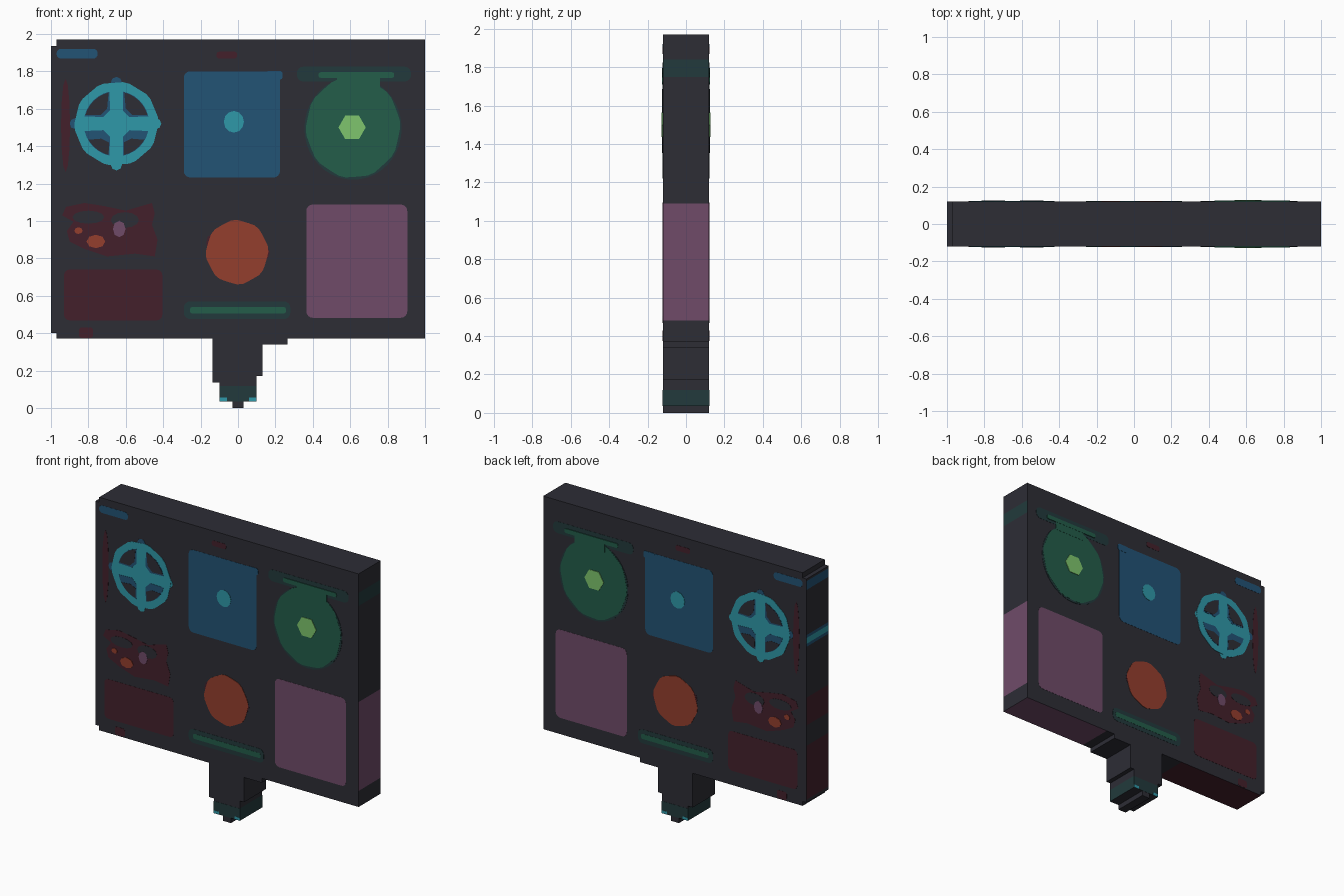
import bpy, bmesh, math

if "Cube" in bpy.data.objects:
    bpy.data.objects.remove(bpy.data.objects["Cube"])

HALF = 0.12     # half depth of the board
STEP = 0.0012   # height of each inlay layer


def material(name, hexcode):
    lin = []
    for i in (0, 2, 4):
        c = int(hexcode[i:i + 2], 16) / 255
        lin.append(c / 12.92 if c <= 0.04045 else ((c + 0.055) / 1.055) ** 2.4)
    m = bpy.data.materials.new(name)
    m.diffuse_color = (*lin, 1)
    m.use_nodes = True
    m.node_tree.nodes["Principled BSDF"].inputs["Base Color"].default_value = m.diffuse_color
    return m


M = {n: material(n, h) for n, h in {
    "charcoal": "2d2d35", "dark_red": "44202b", "blue": "225375",
    "teal": "2f98a8", "green": "235d4a", "deep_teal": "223a3c",
    "light_green": "7ec56d", "orange": "943e2d", "purple": "704b69"}.items()}


def add_object(name, bm, mats):
    bmesh.ops.recalc_face_normals(bm, faces=bm.faces)
    me = bpy.data.meshes.new(name)
    bm.to_mesh(me)
    bm.free()
    for m in mats:
        me.materials.append(M[m])
    ob = bpy.data.objects.new(name, me)
    bpy.context.collection.objects.link(ob)
    return ob


def plate(name, pts, mat, layer=1):
    """Thin inlay on the front, mirrored to the back."""
    bm = bmesh.new()
    front = [bm.verts.new((x, -HALF - STEP * layer, z)) for x, z in pts]
    rear = [bm.verts.new((x, -HALF + 0.001, z)) for x, z in pts]
    bm.faces.new(front)
    bm.faces.new(rear)
    for i in range(len(pts)):
        j = (i + 1) % len(pts)
        bm.faces.new((front[i], front[j], rear[j], rear[i]))
    ob = add_object(name, bm, [mat])
    mod = ob.modifiers.new("both_sides", 'MIRROR')
    mod.use_axis = (False, True, False)
    mod.use_clip = False


def rect(x0, x1, z0, z1, r=0.0):
    if r == 0:
        return [(x0, z0), (x1, z0), (x1, z1), (x0, z1)]
    pts = []
    for cx, cz, a in ((x1 - r, z1 - r, 0), (x0 + r, z1 - r, 90),
                      (x0 + r, z0 + r, 180), (x1 - r, z0 + r, 270)):
        for k in range(5):
            t = math.radians(a + k * 22.5)
            pts.append((cx + r * math.cos(t), cz + r * math.sin(t)))
    return pts


def oval(cx, cz, rx, rz, n=20, ripple=0.0):
    pts = []
    for k in range(n):
        t = 2 * math.pi * k / n
        s = 1 + ripple * (1 if k % 4 < 2 else -1)
        pts.append((cx + rx * s * math.cos(t), cz + rz * s * math.sin(t)))
    return pts


# Board and stepped stem: one outline, each edge carries its side colour
C, R, B, D, P = "charcoal", "dark_red", "blue", "deep_teal", "purple"
outline = [
    (-.97, 1.97, C), (1, 1.97, C), (1, 1.84, D), (1, 1.75, C), (1, 1.09, P),
    (1, .48, C), (1, .37, P), (.33, .37, C), (.265, .37, C), (.265, .34, C),
    (.13, .34, C), (.13, .17, C), (.10, .17, C), (.10, .12, D), (.10, .035, C),
    (.03, .035, C), (.03, 0, C), (-.03, 0, C), (-.03, .035, C), (-.10, .035, D),
    (-.10, .12, C), (-.10, .135, C), (-.135, .135, C), (-.135, .37, C),
    (-.30, .37, R), (-.97, .37, C), (-.97, .40, C), (-1, .40, C), (-1, .42, R),
    (-1, .79, C), (-1, .93, R), (-1, 1.12, C), (-1, 1.47, B), (-1, 1.49, "teal"),
    (-1, 1.53, B), (-1, 1.55, C), (-1, 1.86, B), (-1, 1.92, C), (-1, 1.935, C),
    (-.97, 1.935, C)]
bm = bmesh.new()
front = [bm.verts.new((x, -HALF, z)) for x, z, _ in outline]
rear = [bm.verts.new((x, HALF, z)) for x, z, _ in outline]
names = list(M)
bm.faces.new(front)
bm.faces.new(rear)
for i, (_, _, colour) in enumerate(outline):
    j = (i + 1) % len(outline)
    f = bm.faces.new((front[i], front[j], rear[j], rear[i]))
    f.material_index = names.index(colour)
add_object("board_and_stem", bm, names)

# Small marks around the edge
plate("top_left_dash", rect(-.97, -.75, 1.868, 1.92, .024), "blue")
plate("top_mark", rect(-.115, -.005, 1.868, 1.905, .015), "dark_red")
plate("left_sliver", oval(-.922, 1.51, .024, .25, 12), "dark_red")
plate("bottom_left_mark", rect(-.85, -.775, .375, .43, .015), "dark_red")

# Spoked wheel
WX, WZ = -.65, 1.52
for k, (dx, dz) in enumerate(((0, .22), (-.22, 0), (0, -.22), (.21, 0))):
    plate(f"wheel_tab_{k}", oval(WX + dx, WZ + dz, .03, .03, 8), "blue" if k < 2 else "teal")
plate("wheel_disc", oval(WX, WZ, .222, .222, 40, .012), "teal", 2)


def window(sx, sz, a0, a1, r, near):
    arc = [math.radians(a0 + (a1 - a0) * k / 6) for k in range(7)]
    pts = [(r * math.cos(t), r * math.sin(t)) for t in arc] + near
    return [(WX + sx * x, WZ + sz * z) for x, z in pts]


for k, (sx, sz) in enumerate(((1, 1), (-1, 1), (-1, -1), (1, -1))):
    plate(f"wheel_window_rim_{k}",
          window(sx, sz, 13, 78, .175, [(.035, .07), (.07, .035)]), "blue", 3)
    a0, near = (16, [(.05, .08), (.085, .045)]) if sz > 0 else (30, [(.04, .10), (.08, .08)])
    plate(f"wheel_window_{k}", window(sx, sz, a0, 76, .172, near), "charcoal", 4)

# Blue panel with a dot
plate("blue_panel", rect(-.29, .225, 1.232, 1.80, .035), "blue")
plate("blue_panel_corner", rect(.15, .238, 1.755, 1.802, .015), "blue", 2)
plate("panel_dot", oval(-.022, 1.53, .054, .058, 12), "teal", 3)

# Green disc hanging from a bar
plate("disc_bar", rect(.315, .925, 1.745, 1.825, .035), "deep_teal")
plate("disc_rim", oval(.615, 1.495, .26, .275, 40), "deep_teal", 2)
plate("green_disc", oval(.615, 1.50, .25, .268, 40, .01), "green", 3)
plate("disc_neck", rect(.53, .76, 1.71, 1.785), "green", 4)
plate("disc_cap", rect(.43, .835, 1.765, 1.795, .012), "green", 5)
plate("disc_centre", oval(.61, 1.50, .073, .073, 6), "light_green", 6)

# Irregular red patch with holes and spots
plate("red_patch", [
    (-.92, 1.075), (-.82, 1.096), (-.72, 1.08), (-.60, 1.055), (-.46, 1.096),
    (-.445, 1.04), (-.46, .98), (-.43, .90), (-.445, .81), (-.55, .825),
    (-.70, .81), (-.82, .85), (-.90, .89), (-.915, .945), (-.88, .995),
    (-.94, 1.03)], "dark_red")
plate("patch_hole_left", oval(-.80, 1.02, .085, .035, 12), "charcoal", 2)
plate("patch_hole_right", oval(-.605, 1.005, .075, .042, 12), "charcoal", 2)
plate("patch_spot_large", oval(-.76, .89, .05, .036, 8), "orange", 3)
plate("patch_spot_small", oval(-.853, .948, .022, .018, 8), "orange", 3)
plate("patch_spot_purple", oval(-.635, .957, .034, .044, 8), "purple", 3)

# Lower panels
plate("red_panel", rect(-.93, -.405, .468, .74, .03), "dark_red")
plate("orange_edge_right", oval(.13, .83, .04, .045, 8), "dark_red")
plate("orange_edge_left", oval(-.14, .88, .03, .05, 8), "dark_red")
plate("orange_disc", oval(-.005, .833, .165, .17, 32, .015), "orange", 2)
plate("slot_border", rect(-.29, .28, .475, .57, .035), "deep_teal")
plate("slot", rect(-.257, .257, .505, .54, .014), "green", 2)
plate("purple_panel", rect(.365, .905, .482, 1.088, .035), "purple")

# Coloured collar at the end of the stem
plate("stem_collar", rect(-.10, .10, .035, .118), "deep_teal")
for s in (-1, 1):
    x0, x1 = sorted((s * .06, s * .10))
    plate("collar_corner", rect(x0, x1, .035, .055), "teal", 2)
